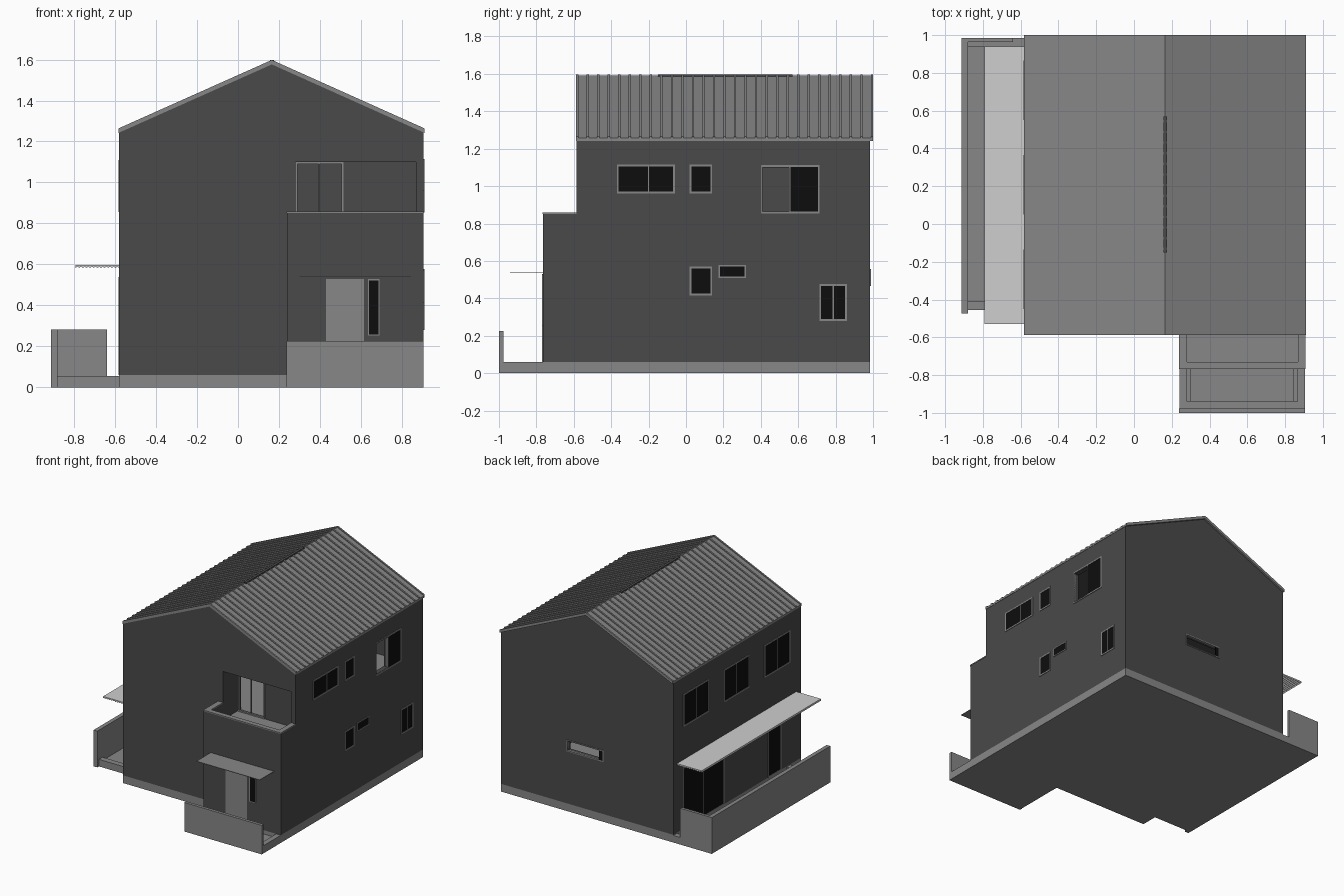
import bpy, bmesh

if "Cube" in bpy.data.objects:
    bpy.data.objects.remove(bpy.data.objects["Cube"])

def mat(name, v):
    m = bpy.data.materials.new(name)
    m.diffuse_color = (v, v, v, 1)
    m.use_nodes = True
    m.node_tree.nodes["Principled BSDF"].inputs["Base Color"].default_value = m.diffuse_color
    return m

WALL = mat("dark grey wall", 0.068)
GREY = mat("mid grey", 0.245)
GLASS = mat("black glass", 0.004)
PALE = mat("pale awning", 0.62)

def finish(name, bm, m):
    bmesh.ops.recalc_face_normals(bm, faces=bm.faces)
    me = bpy.data.meshes.new(name)
    bm.to_mesh(me)
    bm.free()
    me.materials.append(m)
    ob = bpy.data.objects.new(name, me)
    bpy.context.collection.objects.link(ob)
    return ob

def add_box(bm, x0, x1, y0, y1, z0, z1):
    vs = bmesh.ops.create_cube(bm, size=1)["verts"]
    for v in vs:
        v.co = (x1 if v.co.x > 0 else x0, y1 if v.co.y > 0 else y0, z1 if v.co.z > 0 else z0)

def boxes(name, m, *dims):
    bm = bmesh.new()
    for d in dims:
        add_box(bm, *d)
    return finish(name, bm, m)

def add_prism(bm, profile, y0, y1):
    # x-z profile extruded along y
    a = [bm.verts.new((x, y0, z)) for x, z in profile]
    b = [bm.verts.new((x, y1, z)) for x, z in profile]
    n = len(a)
    bm.faces.new(a)
    bm.faces.new(b[::-1])
    for i in range(n):
        bm.faces.new((a[i], b[i], b[(i + 1) % n], a[(i + 1) % n]))

def prism(name, m, profile, y0, y1):
    bm = bmesh.new()
    add_prism(bm, profile, y0, y1)
    return finish(name, bm, m)

def cut(ob, *dims):
    for d in dims:
        c = boxes("cutter", WALL, d)
        mod = ob.modifiers.new("cut", "BOOLEAN")
        mod.operation, mod.solver, mod.object = "DIFFERENCE", "EXACT", c
        bpy.context.view_layer.objects.active = ob
        bpy.ops.object.modifier_apply(modifier=mod.name)
        bpy.data.objects.remove(c)

def window(name, axis, sign, pos, a0, a1, z0, z1, mullion=None, glass=None, f=0.01):
    """Frame and glass plate on a wall; axis is the wall's normal, a the coordinate along it."""
    def plate(b0, b1, c0, c1, lo, hi):
        p = sorted((pos + sign * lo, pos + sign * hi))
        return (*p, b0, b1, c0, c1) if axis == "x" else (b0, b1, *p, c0, c1)
    bars = [(a0, a0 + f, z0, z1), (a1 - f, a1, z0, z1), (a0, a1, z0, z0 + f), (a0, a1, z1 - f, z1)]
    dims = [plate(*b, -0.012, 0.004) for b in bars]
    if mullion:
        dims.append(plate(mullion - 0.003, mullion + 0.003, z0, z1, -0.012, 0.003))
    boxes(name + "_frame", GREY, *dims)
    g = (a0 + f, a1 - f) if glass is None else glass
    if g:
        boxes(name + "_glass", GLASS, plate(*g, z0 + f, z1 - f, -0.004, 0.002))

# main walls: gabled solid with rooms, balcony recess and open windows cut in
body = prism("house_walls", WALL,
             [(-0.58, 0.06), (0.905, 0.06), (0.905, 1.25), (0.165, 1.58), (-0.58, 1.25)], -0.585, 0.985)
cut(body,
    (-0.545, 0.87, -0.37, 0.95, 0.72, 1.2),
    (-0.545, 0.87, -0.55, 0.95, 0.08, 0.68),
    (0.28, 0.868, -0.7, -0.405, 0.72, 1.10),
    (0.285, 0.51, -0.42, -0.36, 0.725, 1.095),
    (0.85, 0.95, 0.41, 0.555, 0.865, 1.10),
    (0.03, 0.33, 0.93, 1.0, 0.475, 0.55))
boxes("room_floors", GREY, (-0.54, 0.865, -0.4, 0.945, 0.718, 0.724),
      (-0.54, 0.865, -0.545, 0.945, 0.078, 0.084))

# front block with the balcony on top
porch = boxes("entrance_block", WALL, (0.24, 0.905, -0.765, -0.585, 0.06, 0.85))
cut(porch, (0.28, 0.868, -0.73, -0.5, 0.72, 1.0))
boxes("balcony_floor", GREY, (0.28, 0.868, -0.73, -0.405, 0.716, 0.724))
boxes("balcony_coping", GREY, (0.237, 0.28, -0.768, -0.585, 0.85, 0.858),
      (0.868, 0.907, -0.768, -0.585, 0.85, 0.858), (0.28, 0.868, -0.768, -0.73, 0.85, 0.858))
window("balcony_door", "y", -1, -0.405, 0.28, 0.515, 0.724, 1.10, 0.395, glass=())

# foundation
boxes("foundation", GREY, (-0.58, 0.905, -0.585, 0.985, 0, 0.06), (0.24, 0.905, -0.765, -0.585, 0, 0.06))

# roof sheets with standing seams
def roof_profile(x0, x1, ridge, eave, t):
    return [(x0, eave), (0.165, ridge), (x1, eave), (x1, eave - t), (0.165, ridge - t), (x0, eave - t)]

bm = bmesh.new()
add_prism(bm, roof_profile(-0.583, 0.91, 1.591, 1.257, 0.015), -0.588, 1.0)
count = 29
for i in range(count):
    y = -0.588 + (1.588 - 0.012) * i / (count - 1)
    add_prism(bm, roof_profile(-0.583, 0.91, 1.598, 1.264, 0.012), y, y + 0.012)
finish("roof", bm, GREY)
boxes("ridge_vent", WALL, (0.155, 0.175, -0.15, 0.57, 1.58, 1.598))

# right side windows
window("upper_wide_window", "x", 1, 0.905, -0.37, -0.06, 0.96, 1.115, -0.2)
window("upper_small_window", "x", 1, 0.905, 0.02, 0.14, 0.96, 1.115)
window("upper_sliding_window", "x", 1, 0.905, 0.40, 0.715, 0.853, 1.113, 0.555, (0.557, 0.705))
window("lower_small_window", "x", 1, 0.905, 0.02, 0.14, 0.415, 0.57)
window("lower_slot_window", "x", 1, 0.905, 0.175, 0.32, 0.51, 0.577, f=0.006)
window("lower_rear_window", "x", 1, 0.905, 0.713, 0.86, 0.28, 0.477, 0.787)

# left side windows and garden doors
for i, y in enumerate((-0.45, 0.05, 0.55)):
    window(f"left_window_{i + 1}", "x", -1, -0.58, y, y + 0.315, 0.855, 1.11, y + 0.157)
window("garden_door", "x", -1, -0.58, 0.36, 0.87, 0.06, 0.54, 0.615)
window("garden_side_door", "x", -1, -0.58, -0.34, -0.18, 0.06, 0.54)

# back slot window, mostly open
window("back_slot", "y", 1, 0.985, 0.02, 0.338, 0.467, 0.557, glass=(0.03, 0.06), f=0.008)

# front door, side light and canopy
boxes("front_door", GREY, (0.43, 0.615, -0.77, -0.76, 0.06, 0.53))
window("door_side_light", "y", -1, -0.765, 0.635, 0.69, 0.253, 0.528, f=0.005)
boxes("door_canopy", GREY, (0.30, 0.845, -0.94, -0.765, 0.538, 0.542))

# front porch: floor, kerbs and screen wall
boxes("porch_floor", GREY, (0.24, 0.905, -0.99, -0.765, 0, 0.03))
boxes("porch_kerbs", GREY, (0.24, 0.28, -0.98, -0.765, 0.03, 0.06),
      (0.865, 0.905, -0.98, -0.765, 0.03, 0.06), (0.28, 0.865, -0.98, -0.94, 0.03, 0.06))
boxes("porch_screen_wall", GREY, (0.237, 0.905, -1.0, -0.976, 0, 0.226))

# side terrace: floor, kerbs and garden walls
boxes("terrace_floor", GREY, (-0.9, -0.58, -0.455, 0.985, 0, 0.03))
boxes("terrace_kerbs", GREY, (-0.88, -0.58, -0.455, -0.41, 0.03, 0.055),
      (-0.88, -0.58, 0.94, 0.985, 0.03, 0.055))
boxes("terrace_walls", GREY, (-0.912, -0.88, -0.475, 0.985, 0, 0.283),
      (-0.88, -0.64, 0.963, 0.985, 0, 0.283))

# awning: flat top with a ribbed underside
n = 24
under = [(-0.58 - 0.212 * i / n, 0.583 + 0.007 * (i % 2)) for i in range(n + 1)]
prism("awning", PALE, [(-0.792, 0.598), (-0.58, 0.598)] + under, -0.53, 0.94)
